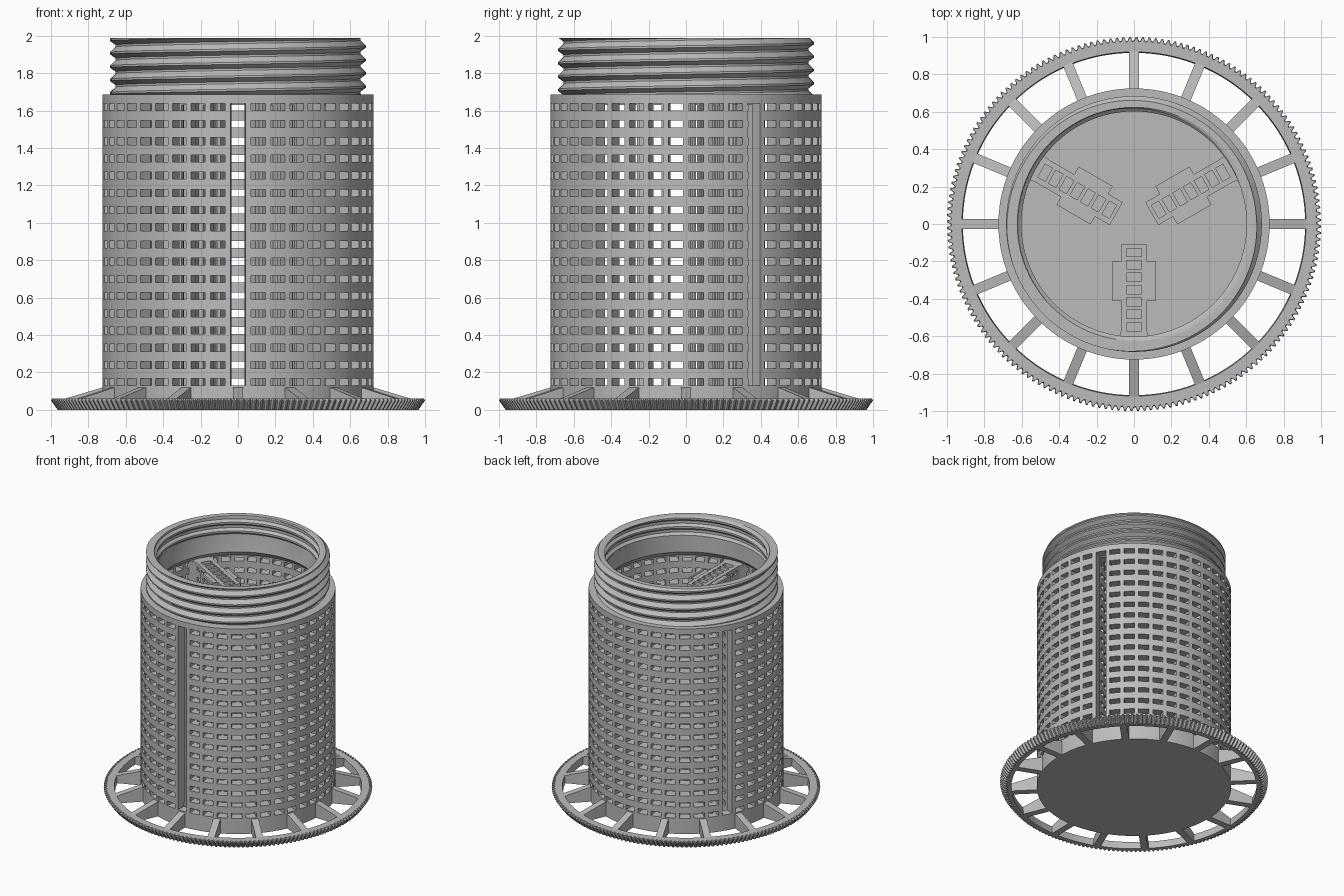
import bpy, bmesh, math
from math import cos, sin, pi, tau, radians

cube = bpy.data.objects.get("Cube")
if cube:
    bpy.data.objects.remove(cube)

grey = bpy.data.materials.new("plain grey")
grey.use_nodes = True
COLOUR = (0.5, 0.5, 0.5, 1)
grey.diffuse_color = COLOUR
grey.node_tree.nodes["Principled BSDF"].inputs["Base Color"].default_value = COLOUR


def finish(name, bm, thick=0, turn=0):
    """Turn a bmesh into a named object, thickened inward if asked."""
    mesh = bpy.data.meshes.new(name)
    bm.to_mesh(mesh)
    bm.free()
    mesh.materials.append(grey)
    ob = bpy.data.objects.new(name, mesh)
    bpy.context.scene.collection.objects.link(ob)
    ob.rotation_euler.z = turn
    bpy.ops.object.select_all(action="DESELECT")
    ob.select_set(True)
    bpy.context.view_layer.objects.active = ob
    if thick:
        mod = ob.modifiers.new("thickness", "SOLIDIFY")
        mod.thickness, mod.offset = thick, -1
        bpy.ops.object.modifier_apply(modifier=mod.name)
    bpy.ops.object.shade_smooth_by_angle(angle=radians(25))
    return ob


def sheet(name, us, vs, place, hole=lambda i, j: False, thick=0, turn=0):
    """Grid of quads over us x vs, leaving out the cells where hole(i, j)."""
    bm = bmesh.new()
    grid = [[bm.verts.new(place(u, v)) for v in vs] for u in us]
    for i in range(len(us) - 1):
        for j in range(len(vs) - 1):
            if not hole(i, j):
                bm.faces.new((grid[i][j], grid[i + 1][j],
                              grid[i + 1][j + 1], grid[i][j + 1]))
    bmesh.ops.delete(bm, geom=[v for v in bm.verts if not v.link_faces], context="VERTS")
    bmesh.ops.remove_doubles(bm, verts=bm.verts, dist=1e-5)
    bmesh.ops.dissolve_degenerate(bm, edges=bm.edges, dist=1e-5)
    return finish(name, bm, thick, turn)


def polar(r, a, z):
    return (r * cos(a), r * sin(a), z)


# Shared slot rows
ROWS, PITCH, SLOT = 17, 0.092, 0.019
levels = []
for n in range(ROWS):
    z = 0.148 + n * PITCH
    levels += [z - SLOT, z + SLOT]

# Perforated wall, with three tall slits opening into the air ducts
WALL_R, COLUMNS = 0.725, 42
step = tau / COLUMNS
half = 0.0395 / WALL_R
angles = []
for k in range(COLUMNS):
    a = radians(30) + k * step
    angles += [a - half, a, a + half]
angles.append(angles[0] + tau)
body_z = [0] + levels + [1.685]


def wall_hole(i, j):
    if i % 3 == 2:
        return False
    slit = (i // 3) % 14 == 0
    return j % 2 == 1 or (slit and 0 < j < len(body_z) - 2)


sheet("perforated_wall", angles, body_z, lambda a, z: polar(WALL_R, a, z), wall_hole, 0.075)

# Floor
bm = bmesh.new()
bmesh.ops.create_cone(bm, cap_ends=True, segments=126, radius1=0.66, radius2=0.66, depth=0.06)
bmesh.ops.translate(bm, verts=bm.verts, vec=(0, 0, 0.03))
finish("floor", bm)

# Threaded neck: helical outside, shorter helix inside, plain below
LEAD = 0.0715
OUTER = [(0, 0.655), (0.15, 0.655), (0.45, 0.684), (0.6, 0.684), (1, 0.655)]
INNER = [(0, 0.602), (0.2, 0.602), (0.45, 0.622), (0.75, 0.622), (1, 0.602)]


def wave(profile, t):
    t %= 1
    for (t0, r0), (t1, r1) in zip(profile, profile[1:]):
        if t <= t1:
            return r0 + (r1 - r0) * (t - t0) / (t1 - t0)


def helix_rows(profile, low, high, base):
    return [(profile, low, high, base + LEAD * (n + t))
            for n in range(-1, math.ceil((high - base) / LEAD) + 1)
            for t, r in profile[:-1]]


def neck_point(a, row):
    if len(row) == 2:
        return polar(row[0], a, row[1])
    profile, low, high, z0 = row
    rise = LEAD * a / tau
    z = min(max(z0 + rise, low), high)
    return polar(wave(profile, (z - rise - 1.69) / LEAD + 1e-7), a, z)


neck = helix_rows(OUTER, 1.68, 1.988, 1.69) + [(0.64, 1.988), (0.624, 1.988)]
neck += helix_rows(INNER, 1.83, 1.98, 1.69)[::-1] + [(0.602, 1.70), (0.652, 1.65)]
sheet("threaded_neck", [tau * n / 96 for n in range(97)], neck, neck_point)

# Knurled base ring
TEETH = 180


def ring_point(n, corner):
    r, z, toothed = corner
    if toothed and n % 4 < 2:
        r -= 0.02
    return polar(r, tau * n / (TEETH * 4), z)


corners = [(0.915, 0, 0), (0.965, 0, 1), (1, 0.05, 1), (0.995, 0.06, 1),
           (0.92, 0.06, 0), (0.915, 0, 0)]
sheet("knurled_ring", range(TEETH * 4 + 1), corners, ring_point)

# Sixteen wedge spokes
for n in range(16):
    bm = bmesh.new()
    bmesh.ops.create_cube(bm, size=1)
    for v in bm.verts:
        outer, top = v.co.x > 0, v.co.z > 0
        v.co.x = 0.93 if outer else 0.69
        v.co.y *= 0.054
        v.co.z = (0.058 if outer else 0.13) if top else 0
    finish("spoke", bm, turn=n * tau / 16)

# Three slotted air ducts reaching in from the wall
TOP, WIDE, TIP = 1.66, 0.07, 0.11
duct_z = [0.05] + levels + [TOP]
cells = []
for n in range(7):
    r = TIP + 0.02 + n * 0.066
    cells += [r, r + 0.045]
side = [(r, WIDE) for r in cells[::-1]]
path = [(0.655, 0.11), (0.595, 0.075)] + side + [(TIP, WIDE), (TIP, 0.04)]
path += [(x, -y) for x, y in path[::-1]]
middle = len(path) // 2 - 1


def flat_wall(p, z):
    return (p[0], p[1], z)


def duct_hole(i, j):
    in_side = 2 <= min(i, 2 * middle - i) < middle - 1 and i % 2 == 0
    return j % 2 == 1 and (in_side or i == middle)


for n in range(3):
    turn = radians(30 + 120 * n)
    sheet("duct_wall", path, duct_z, flat_wall, duct_hole, 0.018, turn)
    sheet("duct_cap", [TIP] + cells + [0.655], [-WIDE, -0.04, 0.04, WIDE],
          lambda x, y: (x, y, TOP), lambda i, j: j == 1 and i % 2 == 1, 0.03, turn)
    # Side chambers on both flanks
    for s in (1, -1):
        box = [(0.41, WIDE), (0.41, 0.118), (0.36, 0.118), (0.25, 0.118), (0.2, 0.118), (0.2, WIDE)]
        if s < 0:
            box = [(x, -y) for x, y in box[::-1]]
        sheet("duct_side_chamber", box, duct_z, flat_wall,
              lambda i, j: i == 2 and j % 2 == 1, 0.015, turn)
        ys = sorted((s * WIDE, s * 0.118))
        sheet("chamber_cap", [0.2, 0.41], ys, lambda x, y: (x, y, TOP - 0.005),
              thick=0.015, turn=turn)
